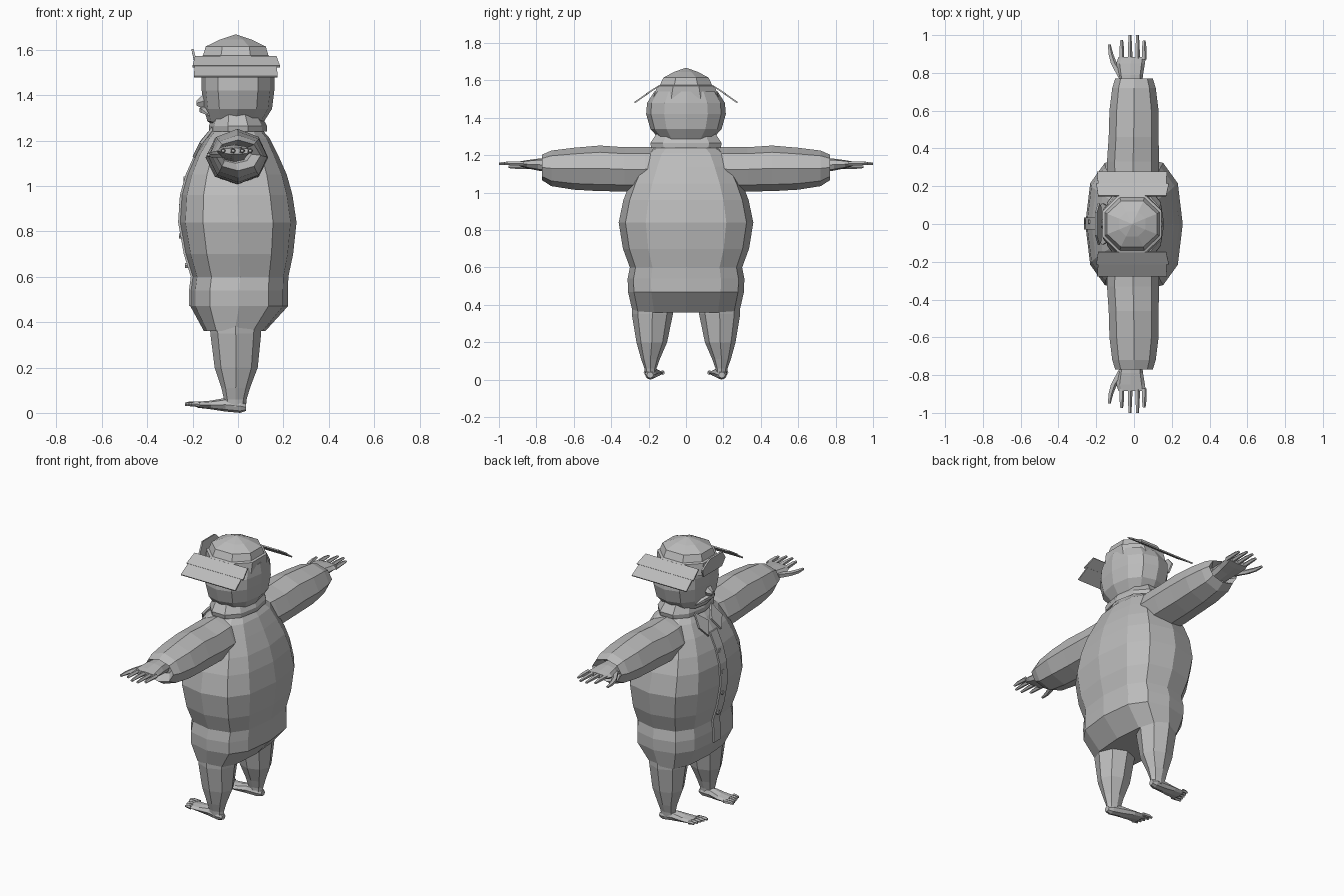
import bpy, bmesh, math
from mathutils import Vector

grey = bpy.data.materials.new("plain grey")
grey.diffuse_color = (0.5, 0.5, 0.5, 1)


def finish(name, bm):
    bmesh.ops.recalc_face_normals(bm, faces=bm.faces[:])
    me = bpy.data.meshes.new(name)
    bm.to_mesh(me)
    bm.free()
    me.materials.append(grey)
    ob = bpy.data.objects.new(name, me)
    bpy.context.collection.objects.link(ob)
    return ob


def skin(name, loops, caps=(True, True)):
    bm = bmesh.new()
    rings = [[bm.verts.new(p) for p in lp] for lp in loops]
    n = len(rings[0])
    for a, b in zip(rings, rings[1:]):
        for i in range(n):
            j = (i + 1) % n
            bm.faces.new((a[i], a[j], b[j], b[i]))
    if caps[0]:
        bm.faces.new(rings[0])
    if caps[1]:
        bm.faces.new(rings[-1])
    return finish(name, bm)


def loft(name, rings, axis="z", n=12, p=2.0, turn=0.0, caps=(True, True), s=1):
    """rings: (position on axis, centre u, centre v, half u, half v); s=-1 mirrors y"""
    def pt(t, u, v):
        q = {"z": (u, v, t), "y": (u, t, v), "x": (t, u, v)}[axis]
        return (q[0], q[1] * s, q[2])

    def se(c):
        return math.copysign(abs(c) ** (2 / p), c) if abs(c) > 1e-6 else 0.0
    loops = []
    for t, cu, cv, hu, hv in rings:
        angs = [turn + math.tau * i / n for i in range(n)]
        loops.append([pt(t, cu + hu * se(math.cos(a)), cv + hv * se(math.sin(a))) for a in angs])
    return skin(name, loops, caps)


def plate(name, corners, thick):
    """closed slab from a polygon, pushed along its normal"""
    c = [Vector(k) for k in corners]
    d = (c[1] - c[0]).cross(c[2] - c[0]).normalized() * thick
    return skin(name, [c, [k + d for k in c]])


# Long padded coat
coat = [(0.36, -0.015, 0, 0.135, 0.285), (0.47, 0.005, 0, 0.215, 0.31),
        (0.54, 0.005, 0, 0.215, 0.312), (0.60, 0.01, 0, 0.212, 0.30),
        (0.70, 0.005, 0, 0.238, 0.337), (0.84, 0, 0, 0.258, 0.36),
        (0.96, -0.005, 0, 0.245, 0.335), (1.05, -0.005, 0, 0.22, 0.30),
        (1.14, -0.005, 0, 0.18, 0.255), (1.21, 0, 0, 0.14, 0.215),
        (1.255, 0, 0, 0.10, 0.15), (1.30, 0, 0, 0.085, 0.10)]
loft("coat", coat, n=12, p=2.7)

# Overlapping front strip and buttons
strip = []
for z, cx, _, hx, _ in coat[1:9]:
    x = cx - hx
    strip.append([(x - 0.006, -0.03, z), (x - 0.006, 0.035, z),
                  (x + 0.03, 0.035, z), (x + 0.03, -0.03, z)])
skin("coat_front_strip", strip)
for z, x in ((0.65, -0.228), (0.78, -0.255), (0.91, -0.256), (1.03, -0.235)):
    loft("button", [(x - 0.005, 0.012, z, 0.013, 0.013), (x + 0.02, 0.012, z, 0.013, 0.013)],
         axis="x", n=6)

# Collar, flared at its lower edge
loft("collar", [(1.24, 0, 0, 0.128, 0.195), (1.265, 0, 0, 0.128, 0.20),
                (1.315, -0.005, 0, 0.105, 0.165), (1.27, 0, 0, 0.08, 0.10)],
     n=10, p=2.2, caps=(False, False))

# Head
loft("head", [(1.25, -0.01, 0, 0.07, 0.09), (1.285, -0.01, 0, 0.125, 0.14),
              (1.34, 0, 0, 0.15, 0.19), (1.42, 0, 0, 0.16, 0.213),
              (1.48, 0, 0, 0.16, 0.208), (1.54, 0, 0, 0.15, 0.17)], n=12, p=2.3)
loft("nose", [(-0.14, 0, 1.38, 0.03, 0.035), (-0.165, 0, 1.37, 0.026, 0.027),
              (-0.183, 0, 1.365, 0.012, 0.012)], axis="x", n=6)

# Cap: band and faceted crown
loft("cap_crown", [(1.50, -0.01, 0, 0.165, 0.19), (1.57, -0.01, 0, 0.168, 0.165),
                   (1.575, -0.01, 0, 0.155, 0.15), (1.615, -0.01, 0, 0.142, 0.13),
                   (1.645, -0.01, 0, 0.075, 0.07), (1.667, -0.01, 0, 0.004, 0.004)],
     n=8, p=2.2, turn=math.pi / 8)
# Raised front flap of the cap
plate("cap_front_flap", [(-0.172, -0.09, 1.50), (-0.172, 0.09, 1.50), (-0.182, 0.11, 1.55),
                         (-0.196, 0.06, 1.605), (-0.196, -0.06, 1.605), (-0.182, -0.11, 1.55)], -0.01)

for s, side in ((1, "left"), (-1, "right")):
    # Cap side flap in two sloping panels
    plate(side + "_cap_band", [(-0.19, s * 0.15, 1.572), (0.17, s * 0.15, 1.572),
                               (0.185, s * 0.215, 1.53), (-0.20, s * 0.215, 1.53)], 0.008 * -s)
    plate(side + "_cap_flap", [(-0.19, s * 0.205, 1.535), (0.17, s * 0.205, 1.535),
                               (0.175, s * 0.277, 1.485), (-0.195, s * 0.277, 1.485)], 0.008 * -s)
    # Moustache half
    loft(side + "_moustache", [(0.0, -0.155, 1.335, 0.018, 0.016), (0.05, -0.145, 1.33, 0.018, 0.014),
                               (0.09, -0.128, 1.315, 0.008, 0.006)], axis="y", n=5, s=s)
    # Lapel
    plate(side + "_lapel", [(-0.115, s * 0.08, 1.26), (-0.165, s * 0.015, 1.20),
                            (-0.20, s * 0.06, 1.13), (-0.17, s * 0.11, 1.19)], 0.012 * s)
    # Sleeve
    loft(side + "_sleeve", [(0.10, 0, 1.14, 0.11, 0.10), (0.22, -0.005, 1.125, 0.135, 0.12),
                            (0.33, -0.005, 1.125, 0.138, 0.118), (0.46, -0.002, 1.13, 0.132, 0.122),
                            (0.60, 0, 1.128, 0.13, 0.112), (0.72, 0, 1.13, 0.115, 0.095),
                            (0.77, 0, 1.135, 0.10, 0.068), (0.72, -0.01, 1.14, 0.07, 0.04)],
         axis="y", n=8, s=s)
    # Hand, fingers and thumb
    loft(side + "_hand", [(0.72, -0.015, 1.145, 0.055, 0.038), (0.79, -0.018, 1.15, 0.066, 0.032),
                          (0.85, -0.018, 1.152, 0.076, 0.022), (0.885, -0.01, 1.154, 0.072, 0.014)],
         axis="y", n=8, p=2.6, s=s)
    for x, tip in ((-0.066, 0.975), (-0.022, 1.0), (0.018, 1.0), (0.053, 0.972)):
        loft(side + "_finger", [(0.87, x, 1.155, 0.014, 0.013), (0.94, x, 1.157, 0.012, 0.011),
                                (tip, x, 1.155, 0.008, 0.007)], axis="y", n=5, s=s)
    loft(side + "_thumb", [(0.78, -0.065, 1.145, 0.025, 0.02), (0.85, -0.108, 1.14, 0.018, 0.014),
                           (0.90, -0.124, 1.138, 0.014, 0.012), (0.95, -0.131, 1.138, 0.008, 0.007)],
         axis="y", n=5, s=s)
    # Leg
    loft(side + "_leg", [(0.42, -0.01, 0.18, 0.115, 0.11), (0.35, -0.01, 0.18, 0.112, 0.11),
                         (0.20, -0.008, 0.183, 0.095, 0.082), (0.11, -0.01, 0.19, 0.063, 0.05),
                         (0.06, -0.012, 0.19, 0.05, 0.032), (0.025, -0.01, 0.19, 0.045, 0.028)],
         n=8, s=s)
    # Foot and toes
    loft(side + "_foot", [(0.036, 0.192, 0.025, 0.018, 0.016), (0.01, 0.19, 0.03, 0.03, 0.03),
                          (-0.055, 0.182, 0.036, 0.034, 0.03), (-0.12, 0.174, 0.035, 0.046, 0.019),
                          (-0.18, 0.17, 0.036, 0.052, 0.013)], axis="x", n=8, s=s)
    for k in range(-2, 3):
        y = 0.17 + 0.0225 * k
        end = -0.234 + 0.007 * (k + 2)
        loft(side + "_toe", [(-0.17, y, 0.037, 0.011, 0.012), (end + 0.02, y, 0.04, 0.01, 0.011),
                             (end, y, 0.038, 0.006, 0.007)], axis="x", n=5, s=s)
